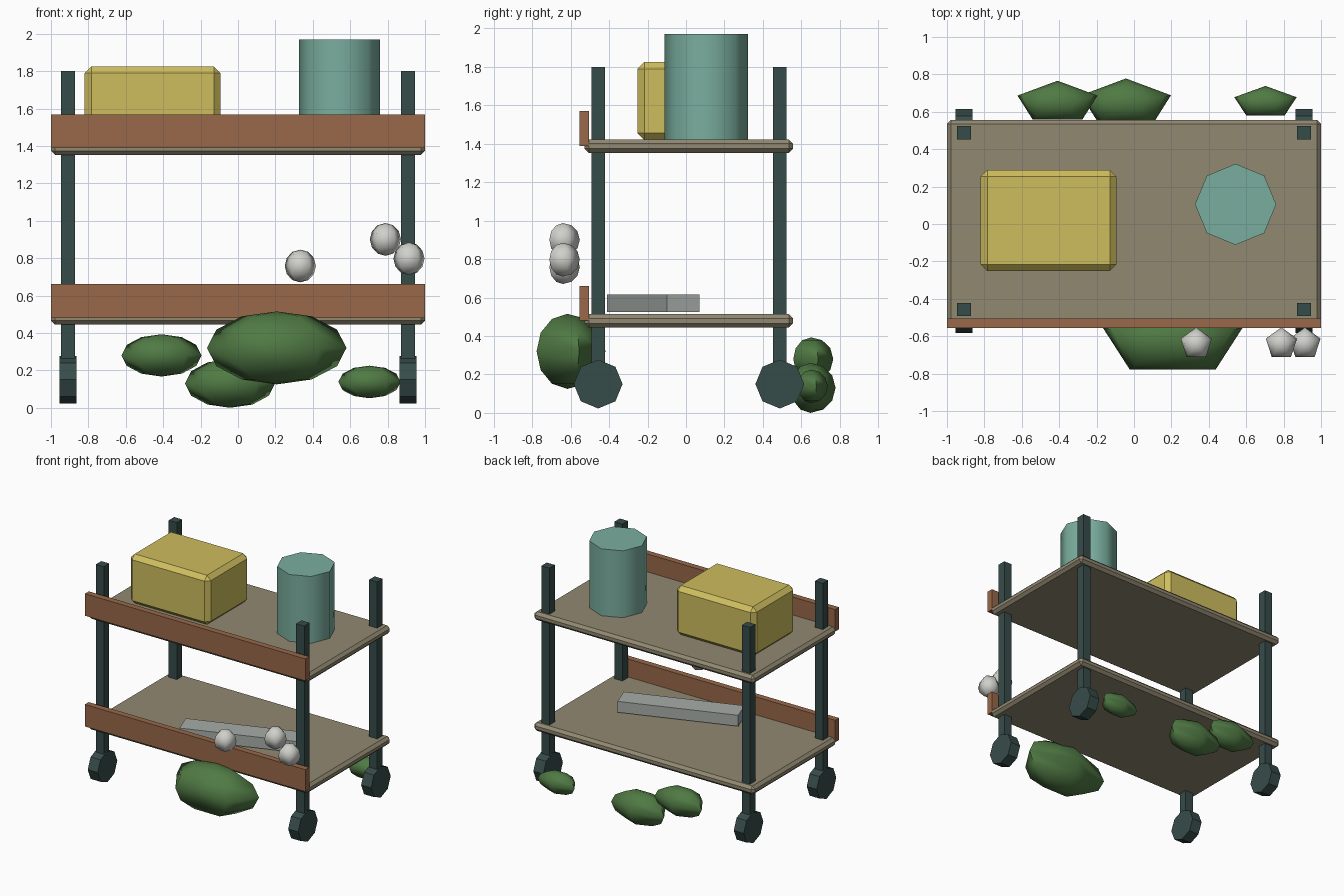
import bpy, bmesh, math
from mathutils import Matrix, Vector

cube = bpy.data.objects.get("Cube")
if cube:
    bpy.data.objects.remove(cube, do_unlink=True)


def material(name, *rgb):
    """Flat colour given as 0-255 display values, stored as linear."""
    lin = [((c / 255 + 0.055) / 1.055) ** 2.4 for c in rgb] + [1]
    m = bpy.data.materials.new(name)
    m.use_nodes = True
    m.diffuse_color = lin
    bsdf = m.node_tree.nodes["Principled BSDF"]
    bsdf.inputs["Base Color"].default_value = lin
    bsdf.inputs["Roughness"].default_value = 0.8
    return m


STEEL = material("dark green steel", 54, 76, 73)
BOARD = material("khaki board", 145, 136, 113)
WOOD = material("brown wood", 152, 104, 74)
YELLOW = material("mustard yellow", 206, 190, 94)
TEAL = material("soft teal", 122, 174, 158)
GREY = material("light grey", 166, 172, 168)
LEAF = material("leaf green", 80, 122, 68)
WHITE = material("off white", 208, 208, 203)


def finish(name, bm, mat, loc, smooth=None):
    bmesh.ops.recalc_face_normals(bm, faces=bm.faces)
    mesh = bpy.data.meshes.new(name)
    bm.to_mesh(mesh)
    bm.free()
    mesh.materials.append(mat)
    ob = bpy.data.objects.new(name, mesh)
    ob.location = loc
    bpy.context.collection.objects.link(ob)
    if smooth:
        bpy.ops.object.select_all(action='DESELECT')
        bpy.context.view_layer.objects.active = ob
        ob.select_set(True)
        bpy.ops.object.shade_smooth_by_angle(angle=math.radians(smooth))
    return ob


def box(name, mat, loc, size, bevel=0):
    bm = bmesh.new()
    bmesh.ops.create_cube(bm, size=1, matrix=Matrix.Diagonal((*size, 1)))
    if bevel:
        bmesh.ops.bevel(bm, geom=bm.edges[:], offset=bevel, segments=1,
                        affect='EDGES')
    return finish(name, bm, mat, loc)


def drum(name, mat, loc, radius, depth, axis='Z', smooth=None):
    bm = bmesh.new()
    turn = Matrix.Rotation(math.pi / 2, 4, 'Y') if axis == 'X' else Matrix()
    bmesh.ops.create_cone(bm, cap_ends=True, segments=8, radius1=radius,
                          radius2=radius, depth=depth, matrix=turn)
    return finish(name, bm, mat, loc, smooth)


def blob(name, mat, loc, radii):
    """Five-sided ball, spun from a half circle with a corner at the back."""
    bm = bmesh.new()
    arc = [bm.verts.new((0, math.sin(i * math.pi / 6), math.cos(i * math.pi / 6)))
           for i in range(7)]
    edges = [bm.edges.new(pair) for pair in zip(arc, arc[1:])]
    bmesh.ops.spin(bm, geom=arc + edges, cent=(0, 0, 0), axis=(0, 0, 1),
                   angle=math.tau, steps=5)
    bmesh.ops.remove_doubles(bm, verts=bm.verts[:], dist=0.001)
    bmesh.ops.scale(bm, vec=Vector(radii), verts=bm.verts[:])
    return finish(name, bm, mat, loc, smooth=80)


# Cart frame: legs and wheels at the four corners
for side, x in (("left", 0.909), ("right", -0.909)):
    for end, y in (("front", -0.457), ("back", 0.488)):
        box(f"{end}_{side}_leg", STEEL, (x, y, 0.975), (0.073, 0.07, 1.65))
        drum(f"{end}_{side}_wheel", STEEL, (x, y, 0.15), 0.127, 0.09, 'X')

# Two shelves, each with a front rail
for level, z in (("lower", 0.479), ("upper", 1.387)):
    box(f"{level}_shelf", BOARD, (0, 0.015, z), (2, 1.084, 0.07), 0.022)
    box(f"{level}_rail", WOOD, (0, -0.53, z + 0.092), (2, 0.05, 0.18))

# Goods on the shelves
box("storage_box", YELLOW, (-0.457, 0.018, 1.622), (0.725, 0.54, 0.404), 0.035)
drum("canister", TEAL, (0.543, 0.105, 1.695), 0.217, 0.55, smooth=50)
tray = box("grey_bar", GREY, (0.165, -0.171, 0.57), (0.93, 0.177, 0.09))
tray.rotation_euler.z = math.radians(19.7)

# Shrubs around the base
shrubs = (
    ("front_shrub", (0.207, -0.617, 0.32), (0.392, 0.198, 0.195)),
    ("back_right_shrub", (-0.409, 0.651, 0.28), (0.225, 0.115, 0.113)),
    ("back_middle_shrub", (-0.043, 0.648, 0.13), (0.253, 0.13, 0.13)),
    ("back_left_shrub", (0.703, 0.651, 0.138), (0.175, 0.087, 0.087)),
)
for name, loc, radii in shrubs:
    blob(name, LEAF, loc, radii)

# Small white balls at the front
for i, (x, z) in enumerate(((0.333, 0.758), (0.788, 0.9), (0.914, 0.797))):
    blob(f"white_ball_{i + 1}", WHITE, (x, -0.64, z), (0.0875,) * 3)
